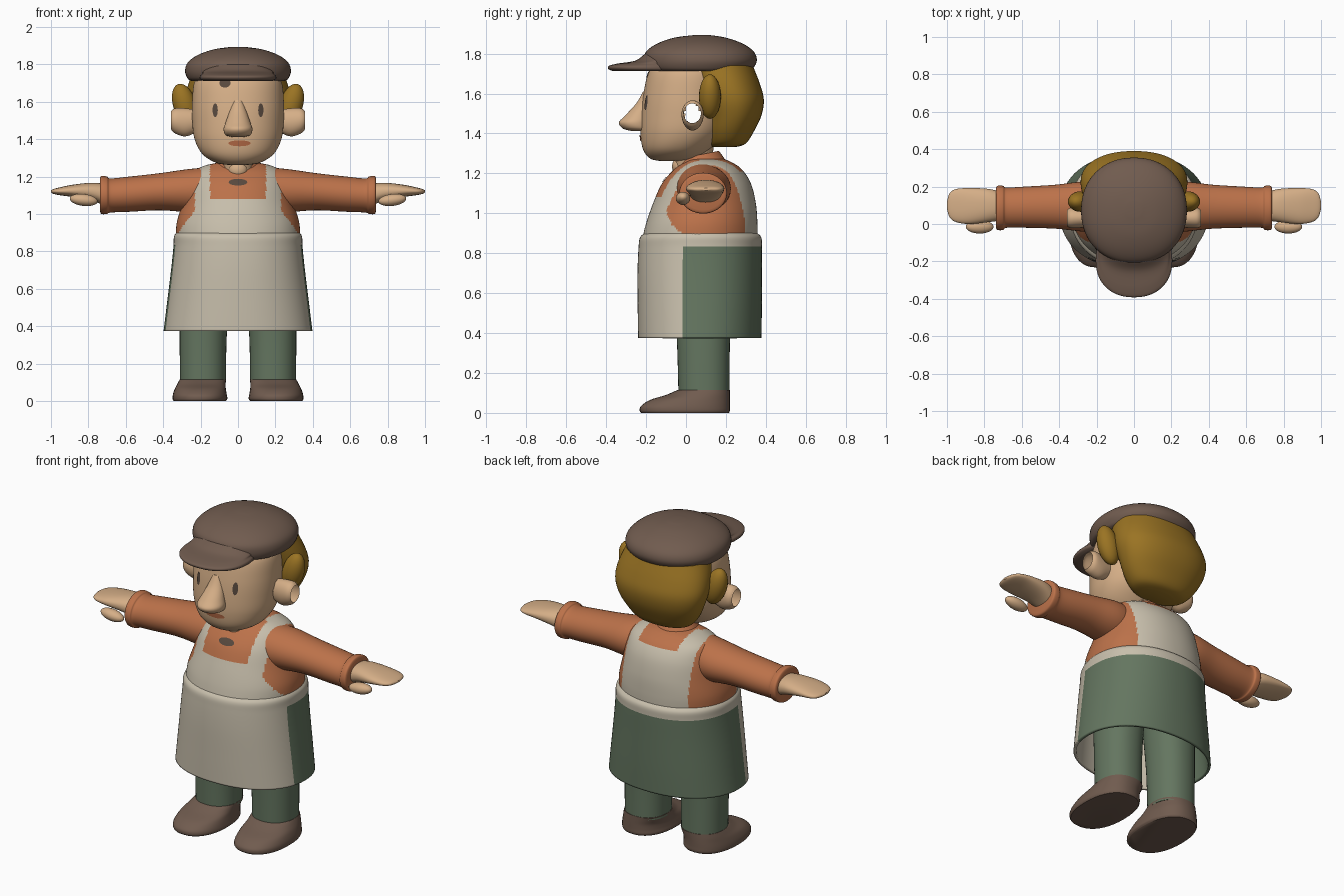
import bpy, bmesh, math
from mathutils import Vector
from mathutils.bvhtree import BVHTree

if "Cube" in bpy.data.objects:
    bpy.data.objects.remove(bpy.data.objects["Cube"])


def material(name, r, g, b):
    m = bpy.data.materials.new(name)
    m.diffuse_color = [(c / 255) ** 2.2 for c in (r, g, b)] + [1]
    m.use_nodes = True
    m.node_tree.nodes["Principled BSDF"].inputs["Base Color"].default_value = m.diffuse_color
    return m


CREAM = material("apron cream", 198, 189, 170)
ORANGE = material("shirt orange", 186, 113, 75)
SKIN = material("skin", 212, 173, 134)
HAIR = material("hair gold", 153, 115, 40)
GREEN = material("trouser green", 100, 117, 96)
BROWN = material("cap brown", 112, 92, 80)
DARK = material("dark brown", 88, 74, 64)
LIP = material("lip", 176, 104, 70)


def finish(name, bm, mats, rule=None, angle=50):
    bmesh.ops.recalc_face_normals(bm, faces=bm.faces[:])
    if rule:
        for f in bm.faces:
            f.material_index = rule(f.calc_center_median())
    me = bpy.data.meshes.new(name)
    bm.to_mesh(me)
    bm.free()
    for m in mats:
        me.materials.append(m)
    ob = bpy.data.objects.new(name, me)
    bpy.context.collection.objects.link(ob)
    bpy.ops.object.select_all(action='DESELECT')
    bpy.context.view_layer.objects.active = ob
    ob.select_set(True)
    bpy.ops.object.shade_smooth_by_angle(angle=math.radians(angle))
    return ob


def spline(st, sub):
    """Smooth interpolation through the stations."""
    out = []
    for i in range(len(st) - 1):
        p0, p1, p2, p3 = st[max(i - 1, 0)], st[i], st[i + 1], st[min(i + 2, len(st) - 1)]
        for k in range(sub):
            t = k / sub
            out.append([0.5 * (2 * b + (c - a) * t + (2 * a - 5 * b + 4 * c - d) * t * t
                        + (3 * b - a - 3 * c + d) * t ** 3) for a, b, c, d in zip(p0, p1, p2, p3)])
    return out + [list(st[-1])]


def loft(name, st, mats, axis='Z', side=1, n=40, sub=5, power=2.0, caps=(1, 1),
         rule=None, hole=None, shear=0, angle=50):
    """Stations (t, a0, a1, b0, b1): oval sections stacked along an axis."""
    bm = bmesh.new()
    rings = []
    for t, a0, a1, b0, b1 in spline(st, sub):
        ring = []
        for i in range(n):
            w = 2 * math.pi * i / n
            c, s = math.cos(w), math.sin(w)
            a = (a0 + a1) / 2 + (a1 - a0) / 2 * math.copysign(abs(c) ** (2 / power), c)
            b = (b0 + b1) / 2 + (b1 - b0) / 2 * math.copysign(abs(s) ** (2 / power), s)
            co = (side * a, b, t + shear * b) if axis == 'Z' else (side * t, a, b)
            ring.append(bm.verts.new(co))
        rings.append(ring)
    for lo, hi in zip(rings, rings[1:]):
        for i in range(n):
            bm.faces.new((lo[i], lo[(i + 1) % n], hi[(i + 1) % n], hi[i]))
    for flag, ring in zip(caps, (rings[0], rings[-1])):
        if flag:
            bm.faces.new(ring)
    if hole:
        bmesh.ops.delete(bm, geom=[f for f in bm.faces if hole(f.calc_center_median())], context='FACES')
    return finish(name, bm, mats, rule, angle)


def sym(rows):
    """Rows (z, half width, y0, y1) to symmetric stations."""
    return [(z, -h, h, y0, y1) for z, h, y0, y1 in rows]


def blob(name, loc, r, mat, tilt=0):
    bm = bmesh.new()
    bmesh.ops.create_uvsphere(bm, u_segments=24, v_segments=14, radius=1)
    for v in bm.verts:
        x, y, z = (a * b for a, b in zip(v.co, r))
        v.co = Vector((x * math.cos(tilt) + z * math.sin(tilt), y,
                       z * math.cos(tilt) - x * math.sin(tilt))) + Vector(loc)
    return finish(name, bm, [mat])


def patch(name, target, x, z, rx, rz, mat):
    """Thin oval plate laid on the front of the target."""
    tree = BVHTree.FromPolygons([v.co for v in target.data.vertices],
                                [p.vertices for p in target.data.polygons])
    bm = bmesh.new()
    bmesh.ops.create_circle(bm, cap_ends=True, cap_tris=True, segments=20, radius=1)
    bmesh.ops.subdivide_edges(bm, edges=bm.edges[:], cuts=1, use_grid_fill=True)
    for v in bm.verts:
        px, pz = x + v.co.x * rx, z + v.co.y * rz
        hit = tree.ray_cast(Vector((px, -2, pz)), Vector((0, 1, 0)))[0]
        v.co = (px, (hit.y if hit else -0.2) - 0.005, pz)
    return finish(name, bm, [mat])


# Skirt: cream apron in front, green behind, cream waistband
def skirt_rule(c):
    return 0 if c.z > 0.83 or c.y < -0.02 else 1


skirt = loft("apron_skirt", sym([(.375, .398, -.24, .378), (.52, .38, -.242, .38), (.7, .358, -.243, .38),
             (.825, .345, -.238, .38), (.88, .342, -.23, .377), (.905, .325, -.2, .35)]),
             [CREAM, GREEN], n=128, sub=10, power=2.2, caps=(0, 0), rule=skirt_rule)
solid = skirt.modifiers.new("thickness", 'SOLIDIFY')
solid.thickness, solid.offset = 0.015, -1


# Torso: bib, back panel and straps over the shirt
def torso_rule(c):
    x, y, z = abs(c.x), c.y, c.z
    if z < 0.9:
        return 0
    if y < 0.07:
        edge = 0.23 + 0.09 * max(0, (1.02 - z) / 0.12)
        return 1 if x > edge or (x < 0.15 and z > 1.08) else 0
    return 1 if x > 0.22 or (x < 0.13 and z > 1.21) else 0


torso = loft("torso", sym([(.86, .332, -.222, .358), (.95, .328, -.2, .358), (1.05, .3, -.165, .35),
             (1.15, .275, -.12, .325), (1.22, .245, -.06, .28), (1.258, .18, -.01, .225),
             (1.275, .1, .01, .18)]), [CREAM, ORANGE], n=160, sub=10, power=2.15, rule=torso_rule)
patch("neck_button", torso, 0, 1.17, .05, .018, DARK)

# Neck and collar
loft("neck", sym([(1.2, .085, -.055, .13), (1.26, .085, -.06, .13), (1.34, .1, -.07, .14)]), [SKIN])
loft("collar", sym([(1.2, .15, -.05, .21), (1.24, .125, -.045, .19), (1.28, .1, -.03, .165)]),
     [ORANGE], shear=.2)
blob("throat", (0, -.035, 1.235), (.05, .035, .045), SKIN)

# Arms, hands, legs and shoes
for s, tag in ((1, "left"), (-1, "right")):
    loft("sleeve_" + tag, [(.16, -.05, .21, 1.0, 1.25), (.28, -.04, .225, 1.01, 1.238),
         (.42, -.025, .21, 1.02, 1.218), (.58, -.02, .2, 1.012, 1.2), (.68, -.02, .195, 1.008, 1.19),
         (.7, -.032, .204, 1.0, 1.2), (.73, -.032, .204, 1.0, 1.203), (.738, -.02, .19, 1.015, 1.19)],
         [ORANGE], 'X', s)
    loft("hand_" + tag, [(.7, .02, .17, 1.04, 1.16), (.78, .01, .188, 1.07, 1.167),
         (.88, .0, .192, 1.09, 1.157), (.95, .01, .187, 1.1, 1.143), (.985, .035, .165, 1.107, 1.134),
         (1.0, .08, .12, 1.115, 1.126)], [SKIN], 'X', s, power=2.3)
    blob("thumb_" + tag, (s * .825, -.015, 1.075), (.075, .036, .032), SKIN, s * -.12)
    loft("leg_" + tag, [(.1, .065, .31, -.038, .218), (.35, .06, .312, -.045, .22),
         (.62, .04, .31, -.06, .23)], [GREEN], side=s, power=2.2)
    loft("shoe_" + tag, [(0, .065, .345, -.225, .215), (.012, .057, .35, -.232, .22),
         (.035, .06, .348, -.225, .22), (.065, .065, .338, -.18, .22), (.09, .066, .325, -.1, .22),
         (.115, .064, .312, -.042, .22)], [BROWN], side=s, power=2.3)


# Head with open ears
def ear_hole(c):
    return abs(c.x) > .1 and ((c.y - .03) / .042) ** 2 + ((c.z - 1.5) / .055) ** 2 < 1


head = loft("head", sym([(1.262, .05, -.13, -.01), (1.275, .12, -.18, .06), (1.32, .19, -.215, .12),
            (1.4, .232, -.228, .19), (1.5, .245, -.225, .22), (1.6, .245, -.213, .22),
            (1.7, .235, -.19, .22), (1.76, .2, -.15, .2)]), [SKIN], n=96, sub=8, power=2.15, hole=ear_hole)
for s, tag in ((1, "left"), (-1, "right")):
    loft("ear_" + tag, [(.215, -.01, .075, 1.44, 1.555), (.28, -.02, .085, 1.415, 1.565),
         (.335, -.022, .088, 1.43, 1.565), (.358, -.012, .075, 1.452, 1.55)],
         [SKIN], 'X', s, caps=(0, 0))
    blob("side_curl_" + tag, (s * .285, .12, 1.585), (.062, .055, .115), HAIR, s * .3)
    patch("eye_" + tag, head, s * .122, 1.555, .014, .037, DARK)
patch("mouth", head, .008, 1.378, .06, .016, LIP)
patch("brow_spot", head, -.07, 1.7, .03, .024, DARK)
loft("nose", sym([(1.412, .035, -.27, -.17), (1.424, .068, -.315, -.17), (1.455, .077, -.336, -.17),
     (1.49, .066, -.305, -.17), (1.55, .045, -.25, -.17), (1.61, .025, -.215, -.17)]), [SKIN], n=32)

# Hair mass at the back
loft("hair", sym([(1.332, .1, .13, .25), (1.35, .17, .11, .3), (1.41, .225, .095, .34),
     (1.49, .265, .085, .378), (1.57, .285, .06, .39), (1.65, .278, .03, .37), (1.74, .25, -.01, .335)]),
     [HAIR], power=2.2, n=56)

# Flat cap with visor
loft("cap", sym([(1.712, .25, -.17, .31), (1.725, .27, -.2, .335), (1.765, .283, -.21, .355),
     (1.81, .268, -.2, .34), (1.85, .215, -.145, .285), (1.88, .13, -.06, .2), (1.893, .04, .04, .12)]),
     [BROWN], n=64, power=2.15)
loft("cap_visor", sym([(1.712, .185, -.365, .0), (1.722, .203, -.388, .0), (1.738, .203, -.388, .0),
     (1.75, .19, -.345, .0), (1.765, .185, -.255, .0), (1.8, .15, -.205, .0)]), [BROWN], n=56, power=2.2)
